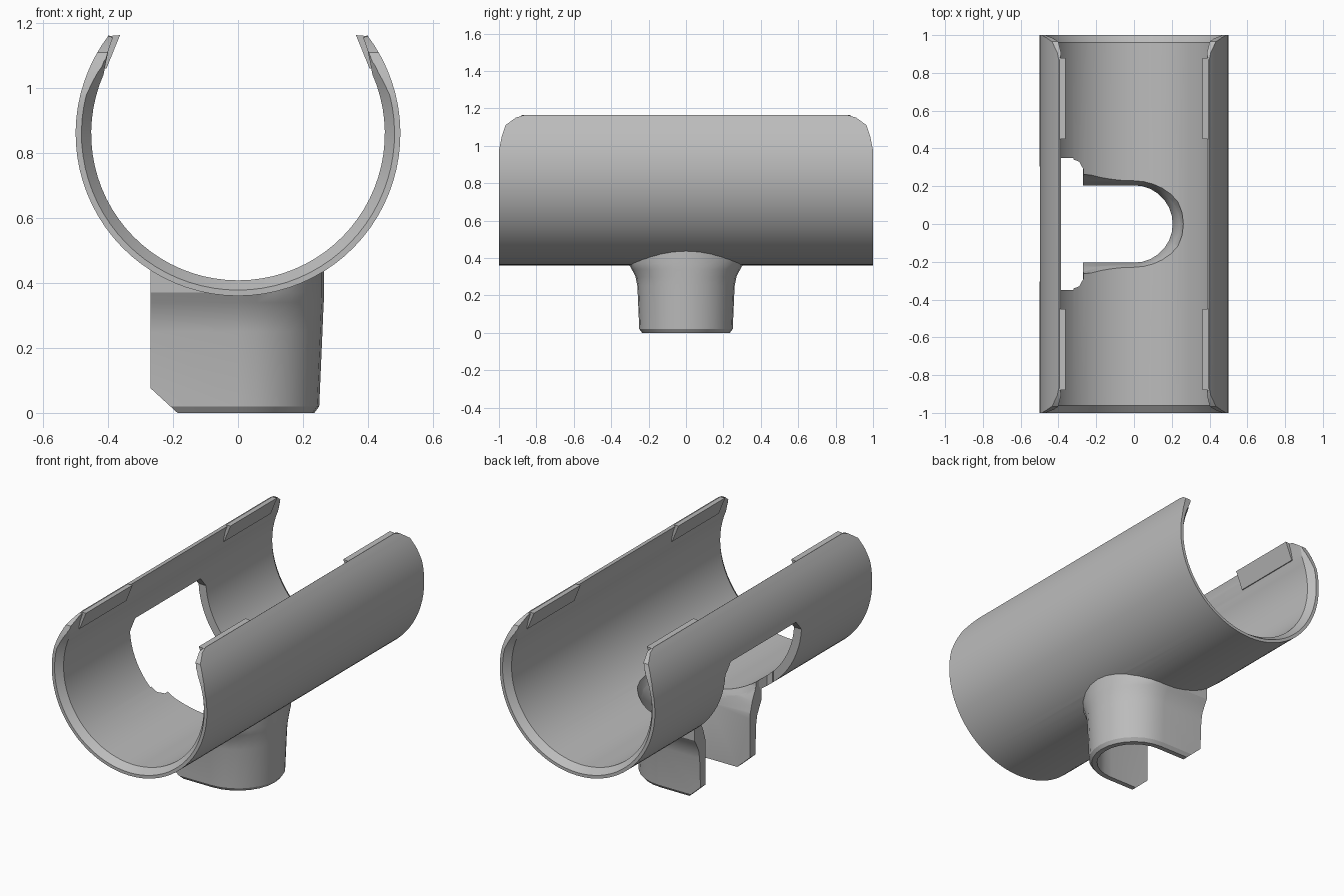
import bpy, bmesh, math

if "Cube" in bpy.data.objects:
    bpy.data.objects.remove(bpy.data.objects["Cube"])

grey = bpy.data.materials.new("light grey plastic")
grey.diffuse_color = (0.5, 0.5, 0.5, 1)
grey.use_nodes = True
grey.node_tree.nodes["Principled BSDF"].inputs["Base Color"].default_value = grey.diffuse_color
CZ, R_OUT, R_IN = 0.86, 0.5, 0.452          # channel axis height and radii


def loft(name, rings):
    """Closed solid through rings of equal point count."""
    bm = bmesh.new()
    vs = [[bm.verts.new(p) for p in r] for r in rings]
    n = len(vs[0])
    for a, b in zip(vs, vs[1:]):
        for i in range(n):
            j = (i + 1) % n
            bm.faces.new((a[i], a[j], b[j], b[i]))
    bm.faces.new(vs[0][::-1])
    bm.faces.new(vs[-1])
    bmesh.ops.recalc_face_normals(bm, faces=bm.faces)
    me = bpy.data.meshes.new(name)
    bm.to_mesh(me)
    bm.free()
    me.materials.append(grey)
    ob = bpy.data.objects.new(name, me)
    bpy.context.collection.objects.link(ob)
    return ob


def prism(name, pts, axis, lo, hi):
    """Extrude a 2D outline along an axis."""
    place = {'x': lambda p, t: (t, p[0], p[1]),
             'y': lambda p, t: (p[0], t, p[1]),
             'z': lambda p, t: (p[0], p[1], t)}[axis]
    return loft(name, [[place(p, t) for p in pts] for t in (lo, hi)])


def activate(ob):
    bpy.ops.object.select_all(action='DESELECT')
    ob.select_set(True)
    bpy.context.view_layer.objects.active = ob


def cut(ob, cutter):
    """Subtract a cutter and discard it."""
    m = ob.modifiers.new("cut", 'BOOLEAN')
    m.operation, m.solver, m.object = 'DIFFERENCE', 'EXACT', cutter
    activate(ob)
    bpy.ops.object.modifier_apply(modifier=m.name)
    bpy.data.objects.remove(cutter)


def smooth(ob):
    activate(ob)
    bpy.ops.object.shade_smooth_by_angle(angle=math.radians(25))


def u_outline(r, x_back, ysc=1.0, n=14):
    """U shape in plan: round towards +x, straight arms towards -x."""
    arc = [(r * math.cos(t), ysc * r * math.sin(t))
           for t in (math.pi * (i / n - 0.5) for i in range(n + 1))]
    return [(x_back, -r * ysc)] + arc + [(x_back, r * ysc)]


def branch_bore():
    """Bore of the branch, widening slightly at the channel floor."""
    levels = ((-0.1, 0.205), (0.33, 0.205), (0.40, 0.225), (0.47, 0.26), (0.62, 0.27))
    return loft("branch_bore", [[(x, y, z) for x, y in u_outline(r, -0.6)] for z, r in levels])


# Long open channel: a C section whose wall thins towards the two lips,
# with bevelled inner rims at both ends
tip = math.radians(37.3)
N = 56


def c_section(y, r_in):
    outer, inner = [], []
    for i in range(N + 1):
        a = tip - (math.pi + 2 * tip) * i / N
        taper = min(1, max(0.0, (math.sin(a) - 0.42) / 0.18))
        r = max(r_in, R_IN + 0.033 * taper)
        outer.append((R_OUT * math.cos(a), y, CZ + R_OUT * math.sin(a)))
        inner.append((r * math.cos(a), y, CZ + r * math.sin(a)))
    return outer + inner[::-1]


channel = loft("channel", [c_section(y, r) for y, r in
                           ((-1, 0.482), (-0.96, R_IN), (0.96, R_IN), (1, 0.482))])

# Rounded upper corners of the channel ends
for s in (-1, 1):
    cut(channel, prism("corner_cutter",
        [(s * y, z) for y, z in ((0.85, 1.168), (0.91, 1.15), (0.965, 1.11), (0.985, 1.05),
                                 (1.005, 0.95), (1.2, 0.95), (1.2, 1.3), (0.85, 1.3))],
        'x', -0.7, 0.7))

# Side window with clipped corners, and the opening in the floor
cut(channel, prism("window_cutter",
    [(-0.35, 0.2), (0.35, 0.2), (0.35, 0.83), (0.30, 0.89), (-0.30, 0.89), (-0.35, 0.83)],
    'x', -0.7, -0.32))
cut(channel, prism("window_sill_cutter",
    [(-0.33, -0.345), (-0.29, -0.33), (-0.268, -0.29), (-0.268, 0.29), (-0.29, 0.33), (-0.33, 0.345)],
    'z', 0.2, 0.65))
cut(channel, branch_bore())
smooth(channel)

# Short branch clip below, flared where it meets the channel
rings = []
for z, r, ysc in ((0, 0.235, 1), (0.02, 0.25, 1), (0.25, 0.26, 1), (0.30, 0.262, 1.03),
                  (0.34, 0.264, 1.10), (0.37, 0.265, 1.16), (0.6, 0.266, 1.16)):
    rings.append([(x, y, z) for x, y in u_outline(r, -0.27, ysc)])
branch = loft("branch_clip", rings)
cut(branch, branch_bore())
saddle = [(0.485 * math.cos(k * math.tau / 64), CZ + 0.485 * math.sin(k * math.tau / 64)) for k in range(64)]
cut(branch, prism("saddle_cutter", saddle, 'y', -1, 1))
cut(branch, prism("arm_corner_cutter", [(-0.29, 0.095), (-0.17, -0.015), (-0.4, -0.1)], 'y', -1, 1))
smooth(branch)

# Snap ridges inside the lips near both ends
for sx in (-1, 1):
    for sy in (-1, 1):
        prism("snap_ridge",
              [(sx * 0.42, 1.06), (sx * 0.405, 1.06), (sx * 0.363, 1.163), (sx * 0.398, 1.16)],
              'y', sy * 0.45, sy * 0.88)
